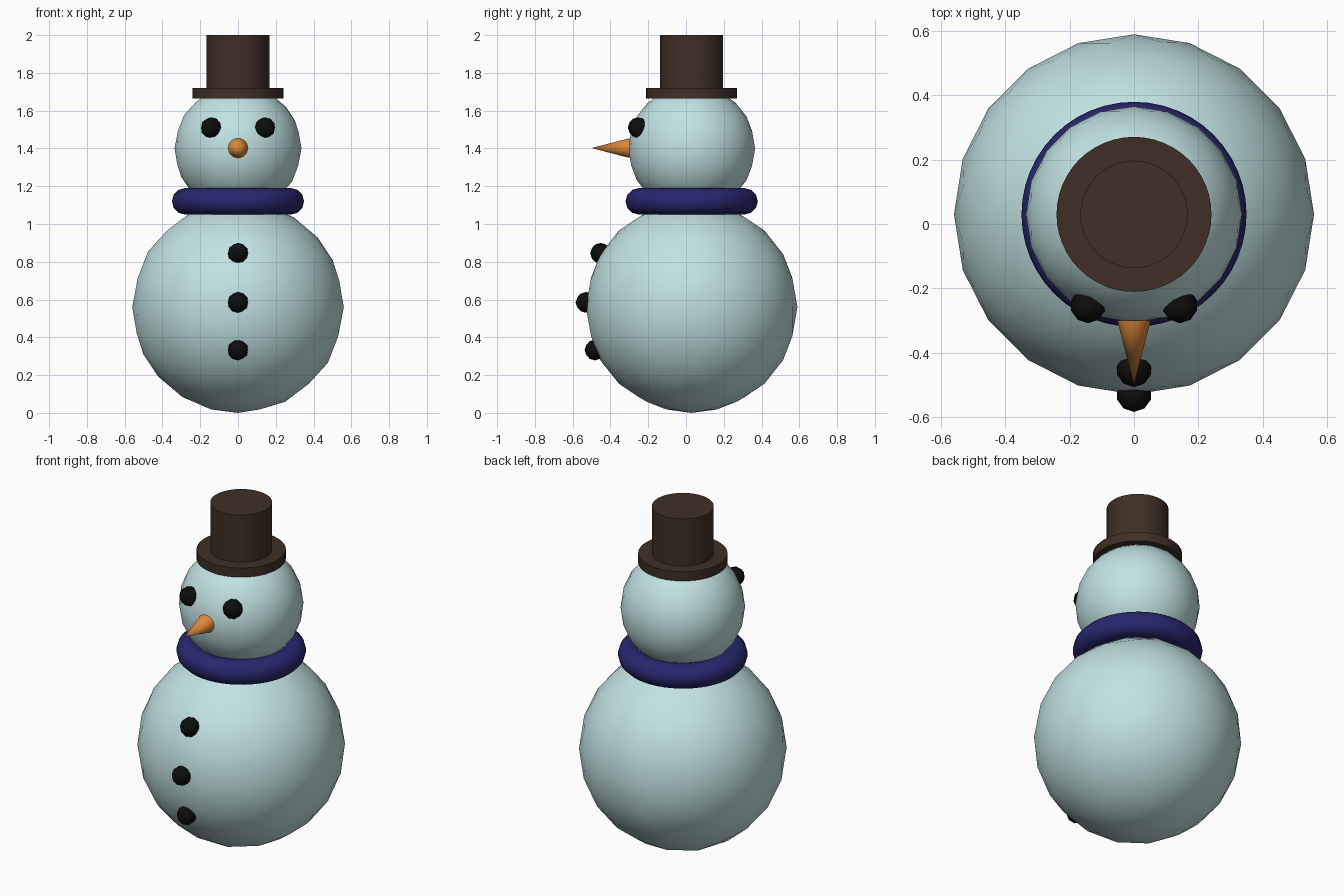
import bpy
import math
from mathutils import Vector

cube = bpy.data.objects.get("Cube")
if cube:
    bpy.data.objects.remove(cube, do_unlink=True)

Y = 0.03  # the axis of the figure


def material(name, rgb):
    m = bpy.data.materials.new(name)
    m.use_nodes = True
    m.diffuse_color = (*rgb, 1)
    m.node_tree.nodes["Principled BSDF"].inputs["Base Color"].default_value = (*rgb, 1)
    return m


snow = material("pale blue snow", (0.54, 0.76, 0.76))
coal = material("black coal", (0.004, 0.004, 0.004))
carrot = material("carrot orange", (0.72, 0.25, 0.04))
wool = material("navy wool", (0.02, 0.02, 0.16))
felt = material("brown felt", (0.05, 0.028, 0.018))


def finish(name, mat, angle=40):
    ob = bpy.context.object
    ob.name = name
    ob.data.materials.append(mat)
    bpy.ops.object.shade_smooth_by_angle(angle=math.radians(angle))
    return ob


def ball(name, mat, radius, centre, detail):
    bpy.ops.mesh.primitive_ico_sphere_add(subdivisions=detail, radius=radius, location=centre)
    return finish(name, mat, 60)


def disc(name, radius, bottom, top):
    bpy.ops.mesh.primitive_cylinder_add(vertices=48, radius=radius, depth=top - bottom,
                                        location=(0, Y, (top + bottom) / 2))
    return finish(name, felt)


# Snowballs
body_centre, body_radius = Vector((0, Y, 0.56)), 0.56
head_centre, head_radius = Vector((0, Y, 1.4)), 0.336
ball("body", snow, body_radius, body_centre, 3)
ball("head", snow, head_radius, head_centre, 3)

# Scarf
bpy.ops.mesh.primitive_torus_add(major_radius=0.28, minor_radius=0.07, major_segments=48,
                                 minor_segments=12, location=(0, Y, 1.12))
finish("scarf", wool, 60)

# Hat
disc("hat_brim", 0.241, 1.665, 1.72)
disc("hat_crown", 0.167, 1.7, 2.0)

# Carrot nose
bpy.ops.mesh.primitive_cone_add(vertices=32, radius1=0.052, radius2=0, depth=0.2,
                                location=(0, -0.4, 1.402), rotation=(math.pi / 2, 0, 0))
finish("nose", carrot)


def on_surface(x, z, centre, radius):
    """Point on the front of a snowball at the given x and z."""
    return (x, centre.y - math.sqrt(radius ** 2 - x ** 2 - (z - centre.z) ** 2), z)


# Coal eyes and buttons
for side, x in (("left", 0.143), ("right", -0.143)):
    ball(side + "_eye", coal, 0.055, on_surface(x, 1.51, head_centre, head_radius), 2)
for place, z in (("top", 0.845), ("middle", 0.585), ("bottom", 0.333)):
    ball(place + "_button", coal, 0.055, on_surface(0, z, body_centre, body_radius), 2)
